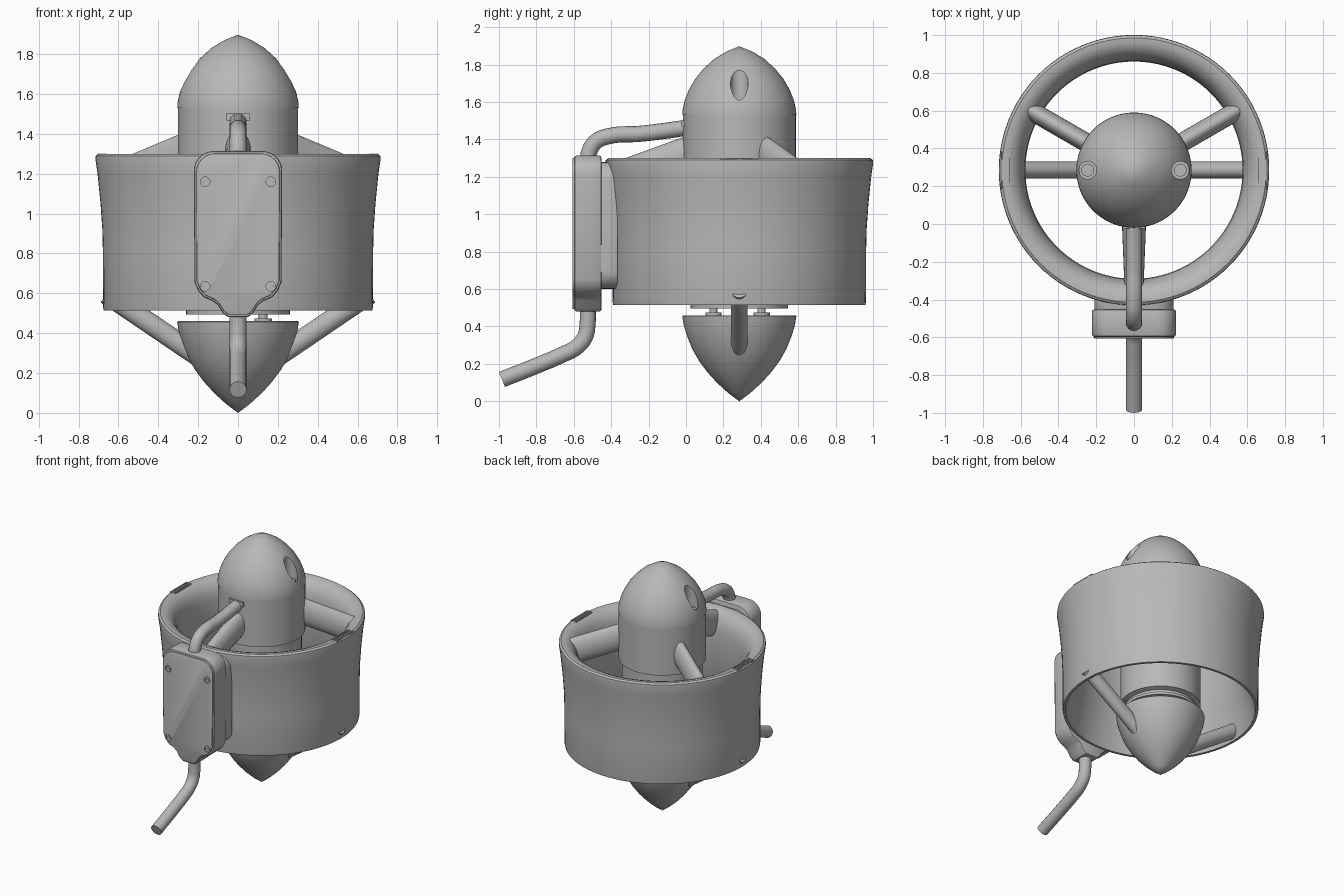
import bpy, bmesh
from math import sin, cos, pi, radians
from mathutils import Vector, Matrix

old = bpy.data.objects.get("Cube")
if old:
    bpy.data.objects.remove(old)

AXIS = Vector((0, 0.285, 0))          # vertical axis of duct and hub
grey = bpy.data.materials.new("plain grey")
grey.use_nodes = True
grey.diffuse_color = (0.48, 0.48, 0.48, 1)
grey.node_tree.nodes["Principled BSDF"].inputs["Base Color"].default_value = grey.diffuse_color
parts = []


def add(name, bm):
    bmesh.ops.recalc_face_normals(bm, faces=bm.faces)
    mesh = bpy.data.meshes.new(name)
    bm.to_mesh(mesh)
    bm.free()
    ob = bpy.data.objects.new(name, mesh)
    bpy.context.collection.objects.link(ob)
    mesh.materials.append(grey)
    parts.append(ob)
    return ob


def select(obs):
    bpy.ops.object.select_all(action='DESELECT')
    for ob in obs:
        ob.select_set(True)
    bpy.context.view_layer.objects.active = obs[0]


def lathe(name, profile, closed=False, steps=96):
    """Spin a (radius, height) profile around the main axis."""
    bm = bmesh.new()
    verts = [bm.verts.new(AXIS + Vector((r, 0, z))) for r, z in profile]
    edges = [bm.edges.new(p) for p in zip(verts, verts[1:])]
    if closed:
        edges.append(bm.edges.new((verts[-1], verts[0])))
    bmesh.ops.spin(bm, geom=verts + edges, cent=AXIS, axis=(0, 0, 1),
                   angle=2 * pi, steps=steps)
    bmesh.ops.remove_doubles(bm, verts=bm.verts, dist=0.0005)
    return add(name, bm)


def cylinder(name, a, b, radius, sides=24):
    a, b = Vector(a), Vector(b)
    bm = bmesh.new()
    turn = (b - a).to_track_quat('Z', 'Y').to_matrix().to_4x4()
    bmesh.ops.create_cone(bm, cap_ends=True, segments=sides, radius1=radius, radius2=radius,
                          depth=(b - a).length, matrix=Matrix.Translation((a + b) / 2) @ turn)
    return add(name, bm)


def box(name, centre, size):
    bm = bmesh.new()
    bmesh.ops.create_cube(bm, size=1, matrix=Matrix.Translation(centre) @ Matrix.Diagonal((*size, 1)))
    return add(name, bm)


def plate(name, outline, y0, y1, bevel):
    """Extrude an (x, z) outline along y and round its rims."""
    bm = bmesh.new()
    face = bm.faces.new([bm.verts.new((x, y0, z)) for x, z in outline])
    out = bmesh.ops.extrude_face_region(bm, geom=[face])["geom"]
    bmesh.ops.translate(bm, vec=(0, y1 - y0, 0), verts=[v for v in out if isinstance(v, bmesh.types.BMVert)])
    rims = [e for e in bm.edges if abs(e.verts[0].co.y - e.verts[1].co.y) < 1e-5]
    bmesh.ops.bevel(bm, geom=rims, offset=bevel, segments=2, affect='EDGES', profile=0.5)
    return add(name, bm)


def strut(name, angle, start, end, half_widths, half_height):
    """Streamlined arm from start to end, each (radius, height), at an angle."""
    out = Vector((cos(angle), sin(angle), 0))
    side = Vector((-sin(angle), cos(angle), 0))
    p, q = (AXIS + out * r + Vector((0, 0, z)) for r, z in (start, end))
    up = (q - p).cross(side).normalized()
    bm = bmesh.new()
    rings = []
    for c, w in zip((p, q), half_widths):
        rings.append([bm.verts.new(c + side * w * cos(t) + up * half_height * sin(t))
                      for t in (2 * pi * i / 28 for i in range(28))])
        bm.faces.new(rings[-1])
    for i in range(28):
        j = (i + 1) % 28
        bm.faces.new((rings[0][i], rings[0][j], rings[1][j], rings[1][i]))
    return add(name, bm)


def cable(name, points, radius):
    """Round cable in the x = 0 plane through (y, z) points."""
    curve = bpy.data.curves.new(name, 'CURVE')
    curve.dimensions = '3D'
    curve.bevel_depth, curve.bevel_resolution = radius, 6
    curve.use_fill_caps = True
    line = curve.splines.new('BEZIER')
    line.bezier_points.add(len(points) - 1)
    for bp, (y, z) in zip(line.bezier_points, points):
        bp.co = (0, y, z)
        bp.handle_left_type = bp.handle_right_type = 'AUTO'
    curve.materials.append(grey)
    ob = bpy.data.objects.new(name, curve)
    bpy.context.collection.objects.link(ob)
    select([ob])
    bpy.ops.object.convert(target='MESH')
    parts.append(bpy.context.view_layer.objects.active)


def cut(target, cutter):
    mod = target.modifiers.new("cut", 'BOOLEAN')
    mod.operation, mod.solver, mod.object = 'DIFFERENCE', 'EXACT', cutter
    select([target])
    bpy.ops.object.modifier_apply(modifier=mod.name)
    parts.remove(cutter)
    bpy.data.objects.remove(cutter)


# Duct with a flared inlet lip and thin trailing edge
lathe("duct", [(0.655, 0.515), (0.674, 0.515), (0.677, 0.53), (0.678, 0.8), (0.681, 0.92),
               (0.69, 1.05), (0.705, 1.2), (0.716, 1.275), (0.714, 1.29), (0.7, 1.3),
               (0.675, 1.299), (0.645, 1.288), (0.615, 1.262), (0.592, 1.22), (0.579, 1.16),
               (0.575, 1.05), (0.58, 0.92), (0.603, 0.78), (0.635, 0.64)], closed=True)

# Fine grip ribs on both sides of the lip
for s, side in ((-1, "right"), (1, "left")):
    for i in range(5):
        box(f"{side}_lip_rib_{i + 1}", (s * (0.662 + 0.01 * i), AXIS.y, 1.298), (0.004, 0.2, 0.008))

# Hub, motor and the two pointed fairings
lathe("upper_hub", [(0, 1.17), (0.302, 1.17), (0.302, 1.535), (0, 1.535)])
nose = lathe("nose_cone", [(0, 1.53), (0.305, 1.53), (0.303, 1.56), (0.292, 1.61), (0.27, 1.665),
                           (0.235, 1.725), (0.19, 1.78), (0.135, 1.83), (0.07, 1.87), (0, 1.898)])
lathe("motor", [(0, 0.495), (0.26, 0.495), (0.26, 0.515), (0.245, 0.52), (0.245, 0.54),
                (0.278, 0.55), (0.278, 1.18), (0, 1.18)])
lathe("tail_cone", [(0, 0), (0.06, 0.045), (0.12, 0.1), (0.17, 0.155), (0.215, 0.215), (0.252, 0.28),
                    (0.28, 0.35), (0.298, 0.41), (0.305, 0.455), (0.3, 0.46), (0, 0.46)])

# Screw wells drilled down through the nose
for s, side in ((-1, "right"), (1, "left")):
    x = s * 0.245
    cut(nose, cylinder("well_cutter", (x, AXIS.y, 1.585), (x, AXIS.y, 2), 0.047, 32))
    cylinder(f"{side}_nose_screw", (x, AXIS.y, 1.575), (x, AXIS.y, 1.605), 0.034)

# Motor mounting studs
for i, y in enumerate((0.147, 0.404)):
    cylinder(f"stud_{i + 1}", (0.126, y, 0.44), (0.126, y, 0.51), 0.022)
    cylinder(f"stud_flange_{i + 1}", (0.126, y, 0.455), (0.126, y, 0.474), 0.044)

# Three inlet struts and two outlet struts
for name, deg, w in (("left", 30, 0.05), ("right", 150, 0.05), ("front", 270, 0.065)):
    strut(f"{name}_inlet_strut", radians(deg), (0.25, 1.33), (0.635, 1.19), (w, 0.05), 0.095)
for name, deg in (("left", 0), ("right", 180)):
    strut(f"{name}_outlet_strut", radians(deg), (0.2, 0.285), (0.66, 0.597), (0.045, 0.045), 0.052)

# Control box: waisted outline with a rounded top
half = [(0.05, 0.48), (0.075, 0.5), (0.1, 0.54), (0.125, 0.56), (0.17, 0.58), (0.2, 0.612), (0.218, 0.655)]
half += [(0.122 + 0.1 * cos(t), 1.214 + 0.1 * sin(t)) for t in (pi / 16 * i for i in range(9))]
outline = half + [(-x, z) for x, z in reversed(half)]
plate("control_box", outline, -0.597, -0.452, 0.012)
lid = plate("control_box_lid", [(x * 0.95, 0.9 + (z - 0.9) * 0.97) for x, z in outline], -0.607, -0.58, 0.005)
for i, (x, z) in enumerate((x, z) for x in (-0.165, 0.165) for z in (0.635, 1.16)):
    cut(lid, cylinder("screw_cutter", (x, -0.65, z), (x, -0.598, z), 0.024))
    cylinder(f"lid_screw_{i + 1}", (x, -0.59, z), (x, -0.603, z), 0.017)
    box(f"lid_screw_bar_{i + 1}", (x, -0.604, z), (0.03, 0.004, 0.007))

# Mount joining the box to the duct
corner = [(cx * 0.11 + 0.1 * cos(t), cz + 0.1 * sin(t))
          for q, (cx, cz) in enumerate(((1, 1.18), (-1, 1.18), (-1, 0.7), (1, 0.7)))
          for t in (q * pi / 2 + pi / 12 * i for i in range(7))]
plate("box_mount", corner, -0.46, -0.365, 0.006)

# Cables and the hub gland
cable("upper_cable", [(-0.525, 1.28), (-0.517, 1.335), (-0.48, 1.39), (-0.4, 1.42), (-0.25, 1.43),
                      (-0.12, 1.445), (0.02, 1.465)], 0.043)
cable("lower_cable", [(-0.525, 0.5), (-0.526, 0.42), (-0.54, 0.345), (-0.585, 0.29), (-0.66, 0.25),
                      (-0.8, 0.19), (-0.984, 0.117)], 0.043)
box("cable_gland", (0, 0.005, 1.485), (0.12, 0.06, 0.035))

select(parts)
bpy.ops.object.shade_smooth_by_angle(angle=radians(32))
